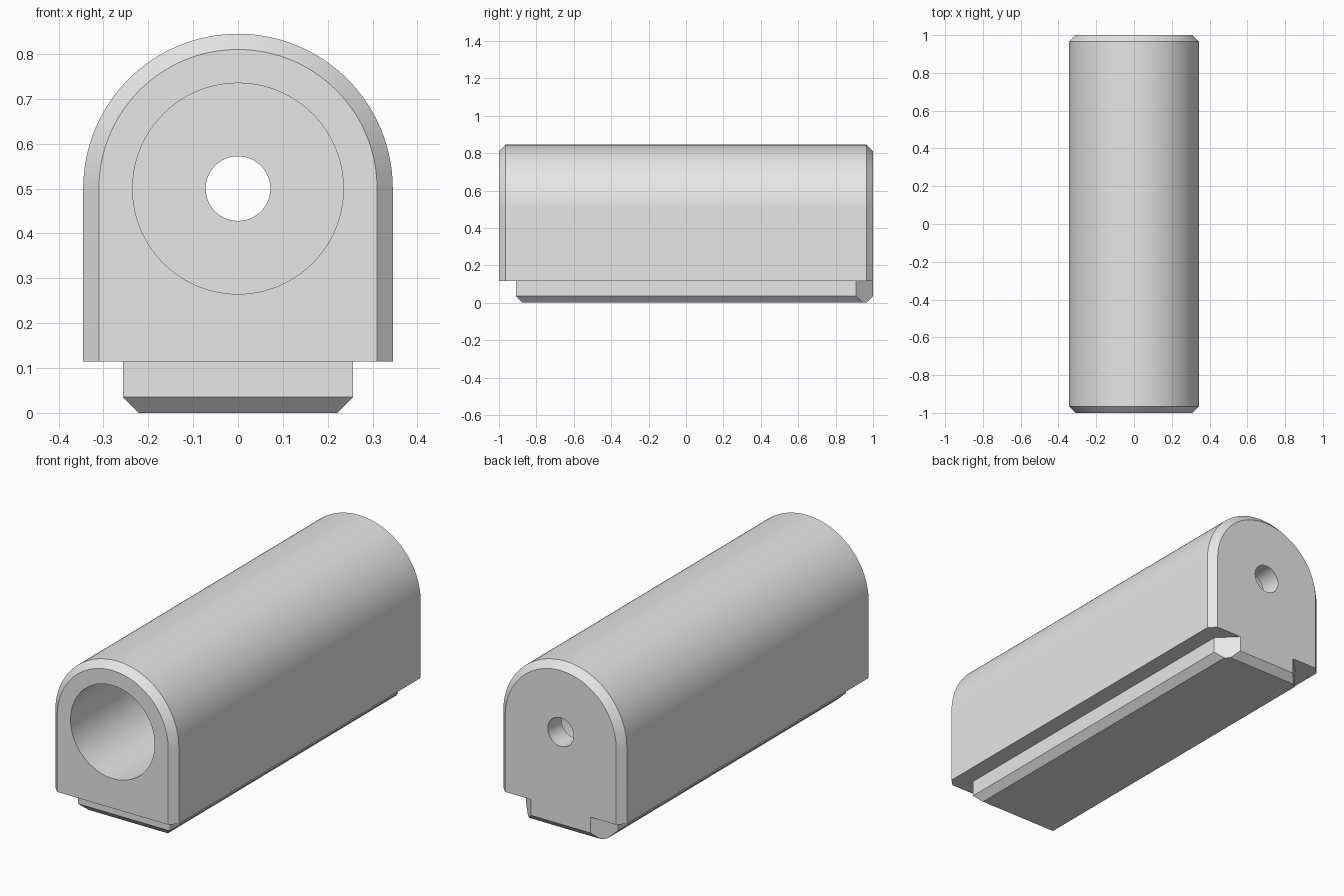
import bpy
import bmesh
from math import sin, cos, pi
from mathutils import Vector

if "Cube" in bpy.data.objects:
    bpy.data.objects.remove(bpy.data.objects["Cube"], do_unlink=True)

CHAMFER = 0.035
HALF_WIDTH = 0.345
AXIS_Z = 0.5
BASE_Z = 0.115
FOOT_HALF = 0.256
FOOT_FRONT = -0.91
CORNER_CUT = 0.09

grey = bpy.data.materials.new("plain grey")
grey.use_nodes = True
grey.diffuse_color = (0.8, 0.8, 0.8, 1)
grey.node_tree.nodes["Principled BSDF"].inputs["Base Color"].default_value = (0.8, 0.8, 0.8, 1)


def loft(rings):
    """Closed solid skinned through rings with equal point counts."""
    bm = bmesh.new()
    loops = [[bm.verts.new(p) for p in ring] for ring in rings]
    n = len(loops[0])
    for a, b in zip(loops, loops[1:]):
        for i in range(n):
            j = (i + 1) % n
            bm.faces.new((a[i], a[j], b[j], b[i]))
    bm.faces.new(loops[0])
    bm.faces.new(loops[-1])
    return bm


def make_object(name, bm):
    bmesh.ops.recalc_face_normals(bm, faces=bm.faces[:])
    mesh = bpy.data.meshes.new(name)
    bm.to_mesh(mesh)
    bm.free()
    mesh.materials.append(grey)
    obj = bpy.data.objects.new(name, mesh)
    bpy.context.collection.objects.link(obj)
    return obj


def arch(y, r, steps=64):
    arc = [(r * cos(pi * i / steps), y, AXIS_Z + r * sin(pi * i / steps)) for i in range(steps + 1)]
    return [(r, y, BASE_Z)] + arc + [(-r, y, BASE_Z)]


def circle(y, r, steps=96):
    return [(r * cos(2 * pi * i / steps), y, AXIS_Z + r * sin(2 * pi * i / steps)) for i in range(steps)]


def rectangle(z, inset):
    x, y0, y1 = FOOT_HALF - inset, FOOT_FRONT + inset, 1 - inset
    return [(-x, y0, z), (x, y0, z), (x, y1, z), (-x, y1, z)]


def combine(target, other, operation):
    mod = target.modifiers.new(operation.lower(), "BOOLEAN")
    mod.operation = operation
    mod.solver = "EXACT"
    mod.object = other
    bpy.context.view_layer.objects.active = target
    bpy.ops.object.modifier_apply(modifier=mod.name)
    bpy.data.objects.remove(other, do_unlink=True)


# Arched housing with chamfered ends
housing = make_object("arched_housing", loft([
    arch(-1, HALF_WIDTH - CHAMFER), arch(-1 + CHAMFER, HALF_WIDTH),
    arch(1 - CHAMFER, HALF_WIDTH), arch(1, HALF_WIDTH - CHAMFER)]))

# Foot rail: chamfered underside, rear corners cut off diagonally
bm = loft([rectangle(0, CHAMFER), rectangle(CHAMFER, 0), rectangle(BASE_Z + 0.06, 0)])
for side in (-1, 1):
    bmesh.ops.bisect_plane(bm, geom=bm.verts[:] + bm.edges[:] + bm.faces[:],
                           plane_co=Vector((side * FOOT_HALF, 1 - CORNER_CUT, 0)),
                           plane_no=Vector((side, 1, 0)), clear_outer=True)
    bmesh.ops.holes_fill(bm, edges=[e for e in bm.edges if e.is_boundary], sides=0)
combine(housing, make_object("foot_rail", bm), "UNION")

# Wide bore from the front, narrow hole through the rear wall
bore = make_object("bore_cutter", loft([
    circle(-1.1, 0.235), circle(0.89, 0.235), circle(0.89, 0.072), circle(1.1, 0.072)]))
bore.hide_render = True
combine(housing, bore, "DIFFERENCE")

# Smooth curves, crisp edges
bpy.ops.object.select_all(action="DESELECT")
housing.select_set(True)
bpy.context.view_layer.objects.active = housing
bpy.ops.object.shade_smooth_by_angle(angle=pi / 6)
